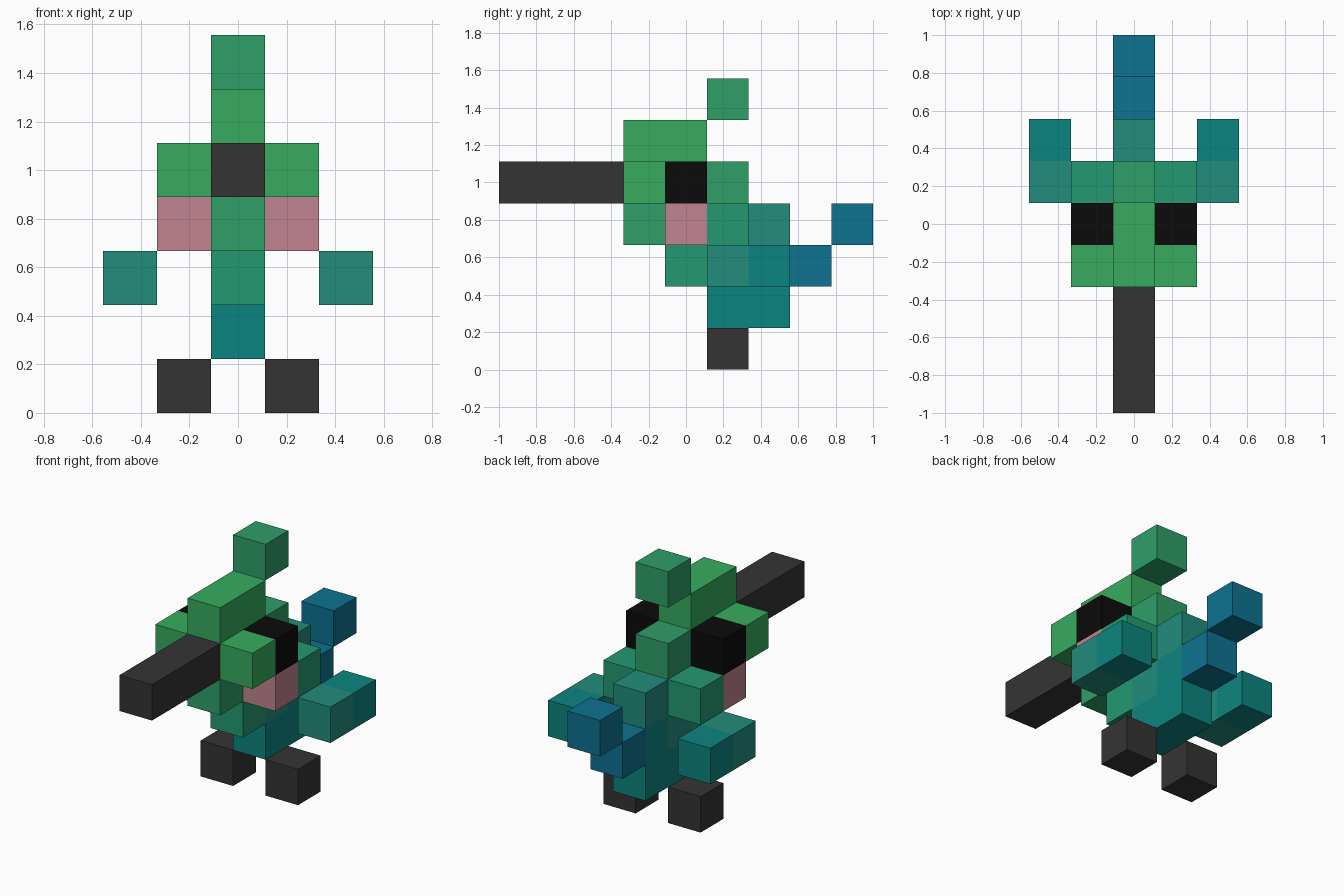
import bpy
import bmesh

cube = bpy.data.objects.get("Cube")
if cube:
    bpy.data.objects.remove(cube, do_unlink=True)

S = 2 / 9  # edge length of one block


def linear(hex_code):
    out = []
    for i in (0, 2, 4):
        c = int(hex_code[i:i + 2], 16) / 255
        out.append(c / 12.92 if c <= 0.04045 else ((c + 0.055) / 1.055) ** 2.4)
    return (*out, 1.0)


def material(name, hex_code):
    mat = bpy.data.materials.new(name)
    mat.use_nodes = True
    colour = linear(hex_code)
    mat.diffuse_color = colour
    bsdf = next(n for n in mat.node_tree.nodes if n.type == 'BSDF_PRINCIPLED')
    bsdf.inputs["Base Color"].default_value = colour
    bsdf.inputs["Roughness"].default_value = 0.8
    return mat


BLACK = material("black", "0B0B0B")
GREY = material("charcoal", "343434")
PINK = material("pink", "C08490")
LEAF = material("leaf green", "37AC5E")
GREEN = material("mid green", "2E9F69")
SEA = material("sea green", "239971")
TEAL = material("teal", "228C7C")
DEEP = material("deep teal", "0C8580")
BLUE = material("blue", "0E7291")


def block(name, mat, x, y, z, length=1):
    """Box at grid column x, row y (0 = front) and layer z, 'length' rows deep."""
    mesh = bpy.data.meshes.new(name)
    bm = bmesh.new()
    bmesh.ops.create_cube(bm, size=S)
    for v in bm.verts:
        v.co.y *= length
    bm.to_mesh(mesh)
    bm.free()
    mesh.materials.append(mat)
    obj = bpy.data.objects.new(name, mesh)
    obj.location = (x * S, (y - 4 + (length - 1) / 2) * S, (z + 0.5) * S)
    bpy.context.collection.objects.link(obj)


def pair(name, mat, x, y, z, length=1):
    block("left_" + name, mat, x, y, z, length)
    block("right_" + name, mat, -x, y, z, length)


# Head
block("beak", GREY, 0, 0, 4, 3)
block("face", LEAF, 0, 3, 4, 2)
block("crown", LEAF, 0, 3, 5, 2)
block("crest", GREEN, 0, 5, 6)
block("nape", GREEN, 0, 5, 4)
pair("brow", LEAF, 1, 3, 4)
pair("eye", BLACK, 1, 4, 4)
pair("cheek", PINK, 1, 4, 3)

# Body
block("throat", GREEN, 0, 3, 3)
block("chest", SEA, 0, 4, 3, 2)
block("back", TEAL, 0, 6, 3)
block("breast", SEA, 0, 4, 2)
block("torso", TEAL, 0, 5, 2)
block("rump", DEEP, 0, 6, 2)
block("belly", DEEP, 0, 5, 1, 2)

# Wings
pair("shoulder", SEA, 1, 5, 3)
pair("wing", TEAL, 2, 5, 2)
pair("wing_tip", DEEP, 2, 6, 2)

# Tail
block("tail_base", BLUE, 0, 7, 2)
block("tail_tip", BLUE, 0, 8, 3)

# Feet
pair("foot", GREY, 1, 5, 0)
